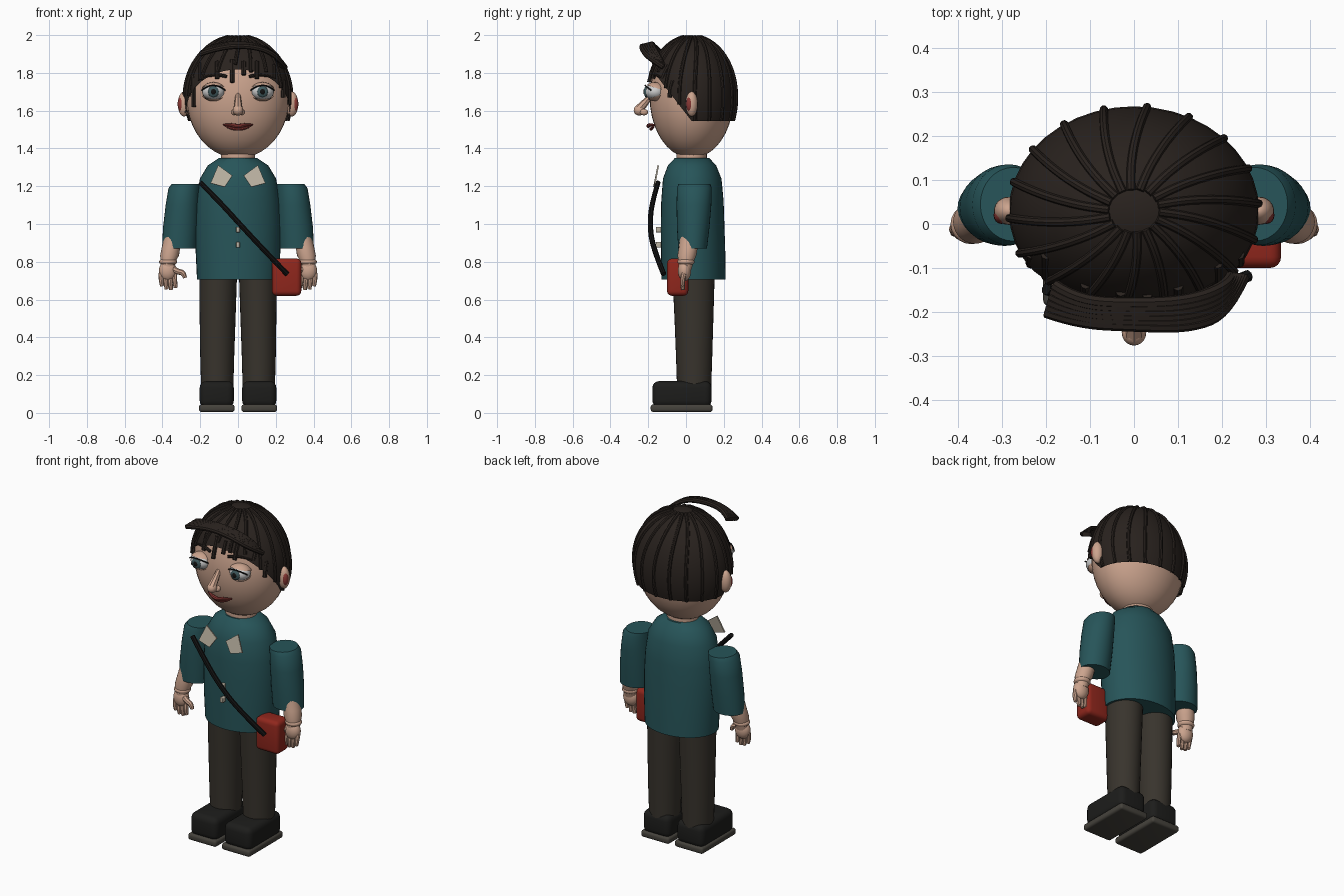
import bpy, bmesh
from math import sin, cos, pi, radians
from mathutils import Vector

if "Cube" in bpy.data.objects:
    bpy.data.objects.remove(bpy.data.objects["Cube"])

COL = {'skin': (.60, .37, .27), 'hair': (.022, .016, .013), 'shirt': (.02, .09, .10),
       'trouser': (.04, .034, .026), 'shoe': (.012, .012, .011), 'sole': (.06, .055, .045),
       'bag': (.28, .02, .012), 'cream': (.5, .45, .36), 'white': (.75, .75, .72),
       'iris': (.05, .10, .11), 'black': (.006, .006, .006), 'lip': (.25, .04, .035)}
MATS = {}
for k, c in COL.items():
    MATS[k] = bpy.data.materials.new(k)
    MATS[k].diffuse_color = (*c, 1)


def finish(name, bm, mat):
    bmesh.ops.recalc_face_normals(bm, faces=bm.faces)
    me = bpy.data.meshes.new(name)
    bm.to_mesh(me)
    bm.free()
    ob = bpy.data.objects.new(name, me)
    bpy.context.collection.objects.link(ob)
    me.materials.append(MATS[mat])
    return ob


def loft(name, rings, mat, n=32):
    """Stack of horizontal ellipses (x, y, z, rx, ry), capped."""
    bm = bmesh.new()
    loops = [[bm.verts.new((x + rx * cos(2 * pi * i / n), y + ry * sin(2 * pi * i / n), z))
              for i in range(n)] for x, y, z, rx, ry in rings]
    for a, b in zip(loops, loops[1:]):
        for i in range(n):
            bm.faces.new((a[i], a[(i + 1) % n], b[(i + 1) % n], b[i]))
    bm.faces.new(loops[0])
    bm.faces.new(loops[-1])
    return finish(name, bm, mat)


def ball(name, loc, r, mat, cuts=(), rot=(0, 0, 0), n=32):
    """Ellipsoid; each cut (point, normal) keeps the side the normal points to."""
    bm = bmesh.new()
    bmesh.ops.create_uvsphere(bm, u_segments=n, v_segments=n // 2, radius=1)
    for v in bm.verts:
        v.co = Vector((v.co.x * r[0], v.co.y * r[1], v.co.z * r[2])) + Vector(loc)
    for p, d in cuts:
        bmesh.ops.bisect_plane(bm, geom=bm.verts[:] + bm.edges[:] + bm.faces[:],
                               plane_co=p, plane_no=d, clear_inner=True)
    return finish(name, bm, mat)


def tube(name, pts, r, mat, radii=None):
    cu = bpy.data.curves.new(name, 'CURVE')
    cu.dimensions = '3D'
    cu.bevel_depth, cu.bevel_resolution, cu.use_fill_caps, cu.resolution_u = r, 2, True, 5
    sp = cu.splines.new('NURBS')
    sp.points.add(len(pts) - 1)
    for i, p in enumerate(pts):
        sp.points[i].co = (*p, 1)
        sp.points[i].radius = radii[i] if radii else 1
    sp.use_endpoint_u = True
    sp.order_u = min(3, len(pts))
    cu.materials.append(MATS[mat])
    ob = bpy.data.objects.new(name, cu)
    bpy.context.collection.objects.link(ob)
    return ob


def box(name, lo, hi, mat, bevel):
    bm = bmesh.new()
    bmesh.ops.create_cube(bm, size=1)
    for v in bm.verts:
        v.co = [(a + b) / 2 + c * (b - a) for a, b, c in zip(lo, hi, v.co)]
    bmesh.ops.bevel(bm, geom=bm.edges[:], offset=bevel, segments=4, profile=.5, affect='EDGES')
    return finish(name, bm, mat)


# head and neck
C = Vector((0, .03, 1.67))
ball('head', C, (.272, .222, .322), 'skin', n=40)
loft('neck', [(0, .03, 1.3, .09, .08), (0, .03, 1.42, .09, .08)], 'skin')

# hair cap: trimmed at the nape and along a sloping hairline
HR = (.285, .238, .327)
SLOPE = 1.29
ball('hair_cap', C, HR, 'hair', n=40,
     cuts=[((0, 0, 1.545), (0, 0, 1)), ((0, .03, 1.545), (0, SLOPE, 1))])
N = 18
for k in range(N):
    pts = []
    for j in range(14):
        ph = .2 + j * .135
        a = 2 * pi * k / N - .28 * sin(ph)
        p = C + Vector((HR[0] * sin(ph) * cos(a), HR[1] * sin(ph) * sin(a), HR[2] * cos(ph)))
        if p.z < max(1.545, 1.535 - (p.y - .03) * SLOPE):
            break
        pts.append(p)
    if len(pts) > 2:
        tube('hair_strand', pts, .01, 'hair')

# sweeping forelock
for k in range(6):
    t = k / 5
    tube('forelock', [(-.2 + .02 * t, -.2 + .06 * t, 1.90 + .015 * t),
                      (-.13, -.225 + .05 * t, 1.925 + .02 * t),
                      (0, -.232 + .05 * t, 1.945 + .012 * t),
                      (.13, -.235 + .06 * t, 1.93 + .01 * t),
                      (.215, -.2 + .06 * t, 1.88), (.25 - .03 * t, -.12, 1.83 + .01 * t)],
         .014, 'hair')
# short fringe locks
for x, z0, z1 in ((-.235, 1.78, 1.62), (-.2, 1.85, 1.76), (-.11, 1.86, 1.77), (-.03, 1.87, 1.75),
                  (.03, 1.86, 1.79), (.1, 1.86, 1.77), (.19, 1.84, 1.77), (.24, 1.76, 1.67)):
    def on_head(z, x=x):
        s = max(.02, 1 - (x / .278) ** 2 - ((z - C.z) / .33) ** 2)
        return (x, C.y - .233 * s ** .5, z)
    tube('fringe_lock', [on_head(z0), on_head((z0 + z1) / 2), on_head(z1)], .012, 'hair')

# face
tube('nose_bridge', [(0, -.175, 1.69), (0, -.215, 1.645), (0, -.25, 1.605)], .026, 'skin', [.5, .7, 1])
ball('nose_tip', (0, -.247, 1.602), (.028, .03, .028), 'skin', n=20)
tube('upper_lip', [(-.078, -.168, 1.525), (-.035, -.196, 1.525), (0, -.2, 1.517),
                   (.035, -.196, 1.525), (.078, -.168, 1.525)], .011, 'lip', [.4, 1, 1, 1, .4])
tube('lower_lip', [(-.065, -.17, 1.518), (0, -.2, 1.487), (.065, -.17, 1.518)], .012, 'lip', [.4, 1.1, .4])
for s in (-1, 1):
    ball('nostril', (s * .021, -.222, 1.592), (.016, .022, .017), 'skin', n=16)
    ex, ey, ez = s * .13, -.165, 1.70
    ball('eye', (ex, ey, ez), (.06, .054, .044), 'white', n=24)
    ball('iris', (ex, ey - .045, ez), (.029, .013, .03), 'iris', n=20)
    ball('pupil', (ex, ey - .052, ez), (.016, .009, .017), 'black', n=16)
    ball('upper_eyelid', (ex, ey, ez), (.067, .061, .051), 'skin',
         [((0, ey, ez + .022), (0, .3, 1))], n=24)
    ball('lower_eyelid', (ex, ey, ez), (.066, .059, .05), 'skin',
         [((0, ey, ez - .026), (0, .3, -1))], n=24)
    tube('eyelash', [(ex - .062, ey - .02, ez + .008), (ex, ey - .085, ez + .06),
                     (ex + .062, ey - .02, ez + .008)], .004, 'black')
    tube('eyebrow', [(s * .06, -.18, 1.78), (s * .12, -.166, 1.80), (s * .185, -.13, 1.775)],
         .009, 'hair', [1, 1.1, .5])
    ball('ear', (s * .285, .03, 1.635), (.034, .032, .066), 'skin', n=24)
    ball('ear_hollow', (s * .302, .02, 1.635), (.018, .02, .04), 'lip', n=16)

# shirt, collar, buttons
loft('shirt', [(0, .04, .705, .217, .17), (0, .038, .85, .224, .17), (0, .035, 1.0, .226, .168),
               (0, .034, 1.12, .22, .165), (0, .033, 1.24, .202, .155), (0, .032, 1.31, .16, .128),
               (0, .032, 1.35, .10, .09)], 'shirt', 40)
for s in (-1, 1):
    bm = bmesh.new()
    f = bm.faces.new([bm.verts.new(p) for p in ((s * .105, -.143, 1.31), (s * .03, -.153, 1.255),
                     (s * .07, -.166, 1.195), (s * .145, -.16, 1.215))])
    finish('collar_flap', bm, 'cream').modifiers.new('thick', 'SOLIDIFY').thickness = .008
for z in (.97, .89):
    box('button', (-.01, -.16, z - .015), (.01, -.13, z + .015), 'cream', .004)

# limbs
for s in (-1, 1):
    loft('sleeve', [(s * .312, .035, .87, .09, .076), (s * .305, .038, .98, .092, .086),
                    (s * .295, .042, 1.1, .088, .092), (s * .285, .044, 1.19, .083, .092),
                    (s * .275, .045, 1.213, .075, .084)], 'shirt')
    loft('forearm', [(s * .372, -.005, .76, .036, .034), (s * .37, 0, .80, .04, .04),
                     (s * .362, .005, .835, .05, .05), (s * .355, .012, .875, .049, .05),
                     (s * .34, .02, .95, .045, .05)], 'skin', 24)
    ball('wrist_ring', (s * .37, 0, .80), (.048, .046, .022), 'skin', n=20)
    ball('palm', (s * .372, -.008, .752), (.047, .035, .055), 'skin', n=24)
    for k in range(4):
        x = .408 - k * .024
        drop = (.672, .655, .652, .662)[k]
        tube('finger', [(s * x, -.01, .74), (s * x, -.022, .70), (s * (x - .006), -.016, drop)],
             .0135, 'skin', [1, 1, .75])
    tube('thumb', [(s * .35, -.015, .765), (s * .315, -.03, .745), (s * .29, -.035, .745),
                   (s * .28, -.035, .715)], .015, 'skin', [1.2, 1, 1, .7])
    loft('trouser_leg', [(s * .11, .043, .12, .085, .09), (s * .11, .043, .3, .09, .096),
                         (s * .108, .042, .5, .095, .103), (s * .105, .04, .74, .1, .112)], 'trouser')
    xs = sorted((s * .022, s * .203))
    box('shoe', (xs[0], -.178, .03), (xs[1], .135, .168), 'shoe', .035)
    box('shoe_sole', (xs[0] - .004, -.187, .005), (xs[1] + .004, .14, .045), 'sole', .014)

# shoulder bag and strap
box('shoulder_bag', (.18, -.10, .62), (.335, .012, .817), 'bag', .025)
strap = tube('bag_strap', [(-.2, -.148, 1.22), (-.1, -.178, 1.12), (0, -.192, 1.01),
                           (.12, -.178, .88), (.26, -.118, .735)], .014, 'black')

# turn curves into meshes, smooth everything
bpy.ops.object.select_all(action='SELECT')
bpy.context.view_layer.objects.active = strap
bpy.ops.object.convert(target='MESH')
bpy.ops.object.shade_smooth_by_angle(angle=radians(42))

for m in bpy.data.materials:
    if m.users and not m.is_grease_pencil:
        m.use_nodes = True
        m.node_tree.nodes["Principled BSDF"].inputs["Base Color"].default_value = m.diffuse_color
